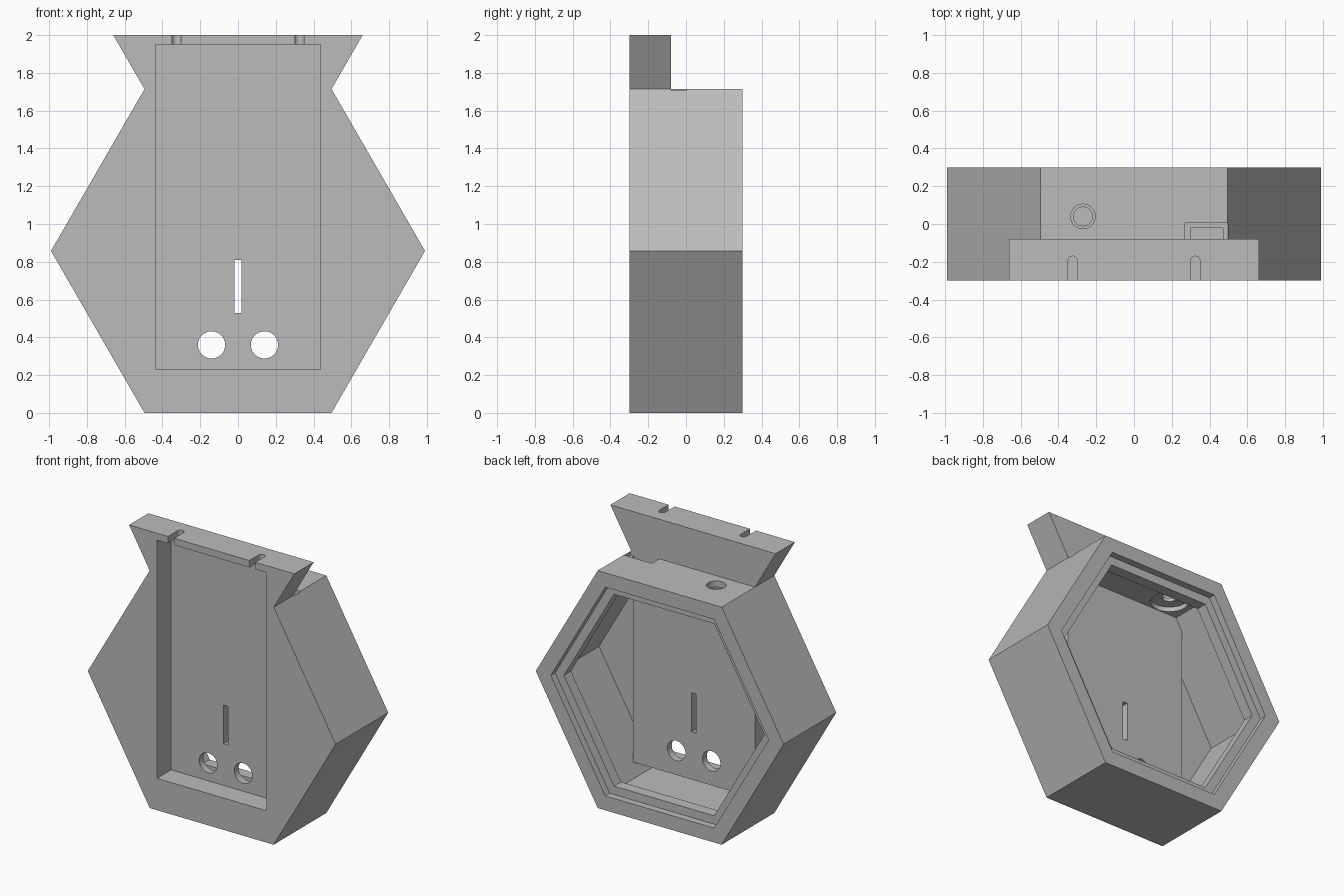
import bpy, bmesh
from math import cos, sin, pi, sqrt

cube = bpy.data.objects.get("Cube")
if cube:
    bpy.data.objects.remove(cube, do_unlink=True)

grey = bpy.data.materials.new("plain grey")
grey.use_nodes = True
COLOUR = (0.5, 0.5, 0.5, 1)
grey.diffuse_color = COLOUR
grey.node_tree.nodes["Principled BSDF"].inputs["Base Color"].default_value = COLOUR

R = 0.99
MID = R * sqrt(3) / 2    # height of the hexagon's centre
BACK = 0.3


def ring(cx, cy, r, n):
    return [(cx + r * cos(2 * pi * i / n), cy + r * sin(2 * pi * i / n)) for i in range(n)]


def rect(a0, a1, b0, b1):
    return [(a0, b0), (a1, b0), (a1, b1), (a0, b1)]


def prism(name, profile, lo, hi, axis="Y"):
    """Extrude an outline in XZ along Y, or an outline in XY along Z."""
    bm = bmesh.new()
    place = (lambda p: (p[0], lo, p[1])) if axis == "Y" else (lambda p: (p[0], p[1], lo))
    face = bm.faces.new([bm.verts.new(place(p)) for p in profile])
    new = bmesh.ops.extrude_face_region(bm, geom=[face])["geom"]
    shift = (0, hi - lo, 0) if axis == "Y" else (0, 0, hi - lo)
    bmesh.ops.translate(bm, verts=[v for v in new if isinstance(v, bmesh.types.BMVert)], vec=shift)
    bmesh.ops.recalc_face_normals(bm, faces=bm.faces)
    mesh = bpy.data.meshes.new(name)
    bm.to_mesh(mesh)
    bm.free()
    mesh.materials.append(grey)
    obj = bpy.data.objects.new(name, mesh)
    bpy.context.collection.objects.link(obj)
    return obj


def combine(target, tool, operation):
    """Apply one boolean and discard the tool."""
    mod = target.modifiers.new(operation, "BOOLEAN")
    mod.operation, mod.solver, mod.object = operation, "EXACT", tool
    graph = bpy.context.evaluated_depsgraph_get()
    mesh = bpy.data.meshes.new_from_object(target.evaluated_get(graph))
    target.modifiers.clear()
    target.data = mesh
    bpy.data.objects.remove(tool, do_unlink=True)


def add(*args):
    combine(housing, prism(*args), "UNION")


def cut(*args):
    combine(housing, prism(*args), "DIFFERENCE")


# Hexagonal housing with a flared mounting flange on top
housing = prism("hexagonal_housing", ring(0, MID, R, 6), -0.3, BACK)
add("flange", [(-0.475, 1.68), (0.475, 1.68), (0.66, 2), (-0.66, 2)], -0.3, -0.08)

# Hollow back: rim step, retaining lip, main cavity
cut("cavity", ring(0, MID, 0.87, 6), -0.25, 0.17)
cut("lip_opening", ring(0, MID, 0.80, 6), 0.1, 0.27)
cut("rim_step", ring(0, MID, 0.87, 6), 0.25, 0.4)

# Tray shell inside the cavity, then the recess in the front
add("tray_shell", rect(-0.487, 0.487, 0.185, 1.66), -0.27, -0.09)
cut("front_recess", rect(-0.437, 0.437, 0.23, 1.95), -0.4, -0.14)

# Openings through the tray: vertical slit and two round holes
cut("slit", rect(-0.018, 0.018, 0.53, 0.81), -0.2, 0)
for side in (-1, 1):
    cut("round_hole", ring(side * 0.14, 0.36, 0.072, 48), -0.2, 0)

    # Round-ended hanging slot in the flange
    x, w = side * 0.325, 0.024
    arc = [(x + w * cos(pi * i / 12), -0.194 + w * sin(pi * i / 12)) for i in range(13)]
    cut("hanging_slot", [(x - w, -0.4), (x + w, -0.4)] + arc, 1.9, 2.1, "Z")

# Stepped cable hole in the top wall, with a wide counterbore inside
cut("cable_hole", ring(-0.27, 0.04, 0.065, 40), 1.67, 1.8, "Z")
cut("cable_hole_neck", ring(-0.27, 0.04, 0.05, 40), 1.5, 1.7, "Z")
cut("counterbore", ring(-0.27, 0.04, 0.125, 40), 1.58, 1.645, "Z")

# Stepped pocket behind the flange
cut("pocket", rect(0.27, 0.498, -0.08, 0.005), 1.68, 1.74, "Z")
cut("pocket_floor", rect(0.3, 0.47, -0.08, -0.02), 1.64, 1.7, "Z")
